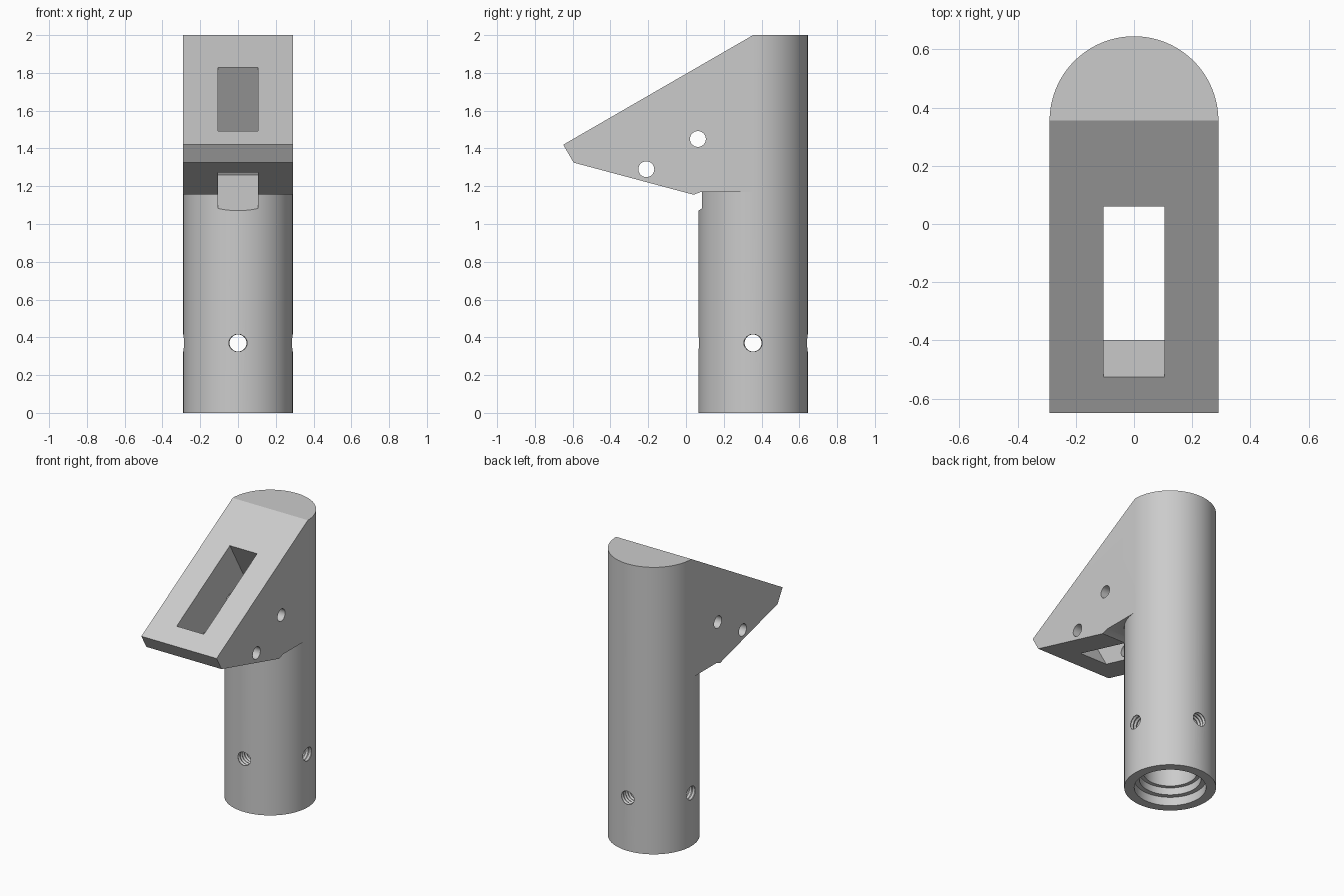
import bpy, bmesh, math
from mathutils import Matrix, Vector

cube = bpy.data.objects.get("Cube")
if cube:
    bpy.data.objects.remove(cube, do_unlink=True)

grey = bpy.data.materials.new("plain grey")
grey.use_nodes = True
grey.diffuse_color = (0.6, 0.6, 0.6, 1)
grey.node_tree.nodes["Principled BSDF"].inputs["Base Color"].default_value = (0.6, 0.6, 0.6, 1)

AXIS_Y = 0.355   # tube axis
RADIUS = 0.29


def finish(bm, name):
    bmesh.ops.recalc_face_normals(bm, faces=bm.faces)
    mesh = bpy.data.meshes.new(name)
    bm.to_mesh(mesh)
    bm.free()
    mesh.materials.append(grey)
    obj = bpy.data.objects.new(name, mesh)
    bpy.context.collection.objects.link(obj)
    return obj


def prism(name, profile, half_width):
    """Side profile (y, z) extruded symmetrically across x."""
    bm = bmesh.new()
    face = bm.faces.new([bm.verts.new((-half_width, y, z)) for y, z in profile])
    out = bmesh.ops.extrude_face_region(bm, geom=[face])
    moved = [v for v in out["geom"] if isinstance(v, bmesh.types.BMVert)]
    bmesh.ops.translate(bm, verts=moved, vec=(2 * half_width, 0, 0))
    return finish(bm, name)


def turned(name, profile, matrix, sides):
    """Solid of revolution from (radius, height) pairs."""
    bm = bmesh.new()
    rings = []
    for r, h in profile:
        angles = [2 * math.pi * i / sides for i in range(sides)]
        rings.append([bm.verts.new((r * math.cos(a), r * math.sin(a), h)) for a in angles])
    for low, high in zip(rings, rings[1:]):
        for i in range(sides):
            j = (i + 1) % sides
            bm.faces.new((low[i], low[j], high[j], high[i]))
    bm.faces.new(rings[0][::-1])
    bm.faces.new(rings[-1])
    bm.transform(matrix)
    return finish(bm, name)


def combine(target, tool, operation):
    mod = target.modifiers.new(operation.title(), 'BOOLEAN')
    mod.operation = operation
    mod.solver = 'EXACT'
    mod.object = tool
    bpy.context.view_layer.objects.active = target
    bpy.ops.object.modifier_apply(modifier=mod.name)
    bpy.data.objects.remove(tool, do_unlink=True)


# Upright tube and the wedge head
on_axis = Matrix.Translation((0, AXIS_Y, 0))
body = turned("angled_bracket", [(RADIUS, 0), (RADIUS, 2)], on_axis, 96)
head = prism("wedge_head", [
    (AXIS_Y, 2), (-0.765, 2), (-0.765, 1.62), (-0.65, 1.42), (-0.595, 1.325),
    (0.04, 1.155), (0.08, 1.17), (AXIS_Y, 1.17)], RADIUS)
combine(body, head, 'UNION')

# Sloping top face
slope = math.tan(math.radians(30))
combine(body, prism("slope_cutter", [
    (AXIS_Y, 2), (-1, 2 - (AXIS_Y + 1) * slope), (-1, 2.3), (AXIS_Y, 2.3)], 0.5), 'DIFFERENCE')

# Slot cut square to the slope, ending in a notch in the tube
down = Vector((0.5, -math.sqrt(0.75)))
front, back = Vector((-0.525, 1.492)), Vector((0.06, 1.83))
slot = [front - down * 0.2, front + down * 0.66, back + down * 0.66, back - down * 0.2]
combine(body, prism("slot_cutter", slot, 0.105), 'DIFFERENCE')

# Stepped bore from below
bore = [(0.227, -0.1), (0.227, 0.06), (0.195, 0.06), (0.195, 0.11), (0.17, 0.11), (0.17, 0.8)]
combine(body, turned("bore_cutter", bore, on_axis, 64), 'DIFFERENCE')

# Cross pin holes through the head
sideways = Matrix.Rotation(math.pi / 2, 4, 'Y')
for y, z in ((0.063, 1.45), (-0.21, 1.29)):
    place = Matrix.Translation((0, y, z)) @ sideways
    combine(body, turned("pin_cutter", [(0.042, -0.5), (0.042, 0.5)], place, 32), 'DIFFERENCE')

# Four threaded screw holes around the tube
thread = [(0.045 + 0.007 * (i % 2), 0.1 + i * 0.012) for i in range(21)]
for quarter in range(4):
    place = (Matrix.Translation((0, AXIS_Y, 0.37))
             @ Matrix.Rotation(quarter * math.pi / 2, 4, 'Z') @ sideways)
    combine(body, turned("screw_cutter", thread, place, 24), 'DIFFERENCE')

# Smooth round walls, crisp edges
bpy.ops.object.select_all(action='DESELECT')
body.select_set(True)
bpy.context.view_layer.objects.active = body
bpy.ops.object.shade_smooth_by_angle(angle=math.radians(25))
